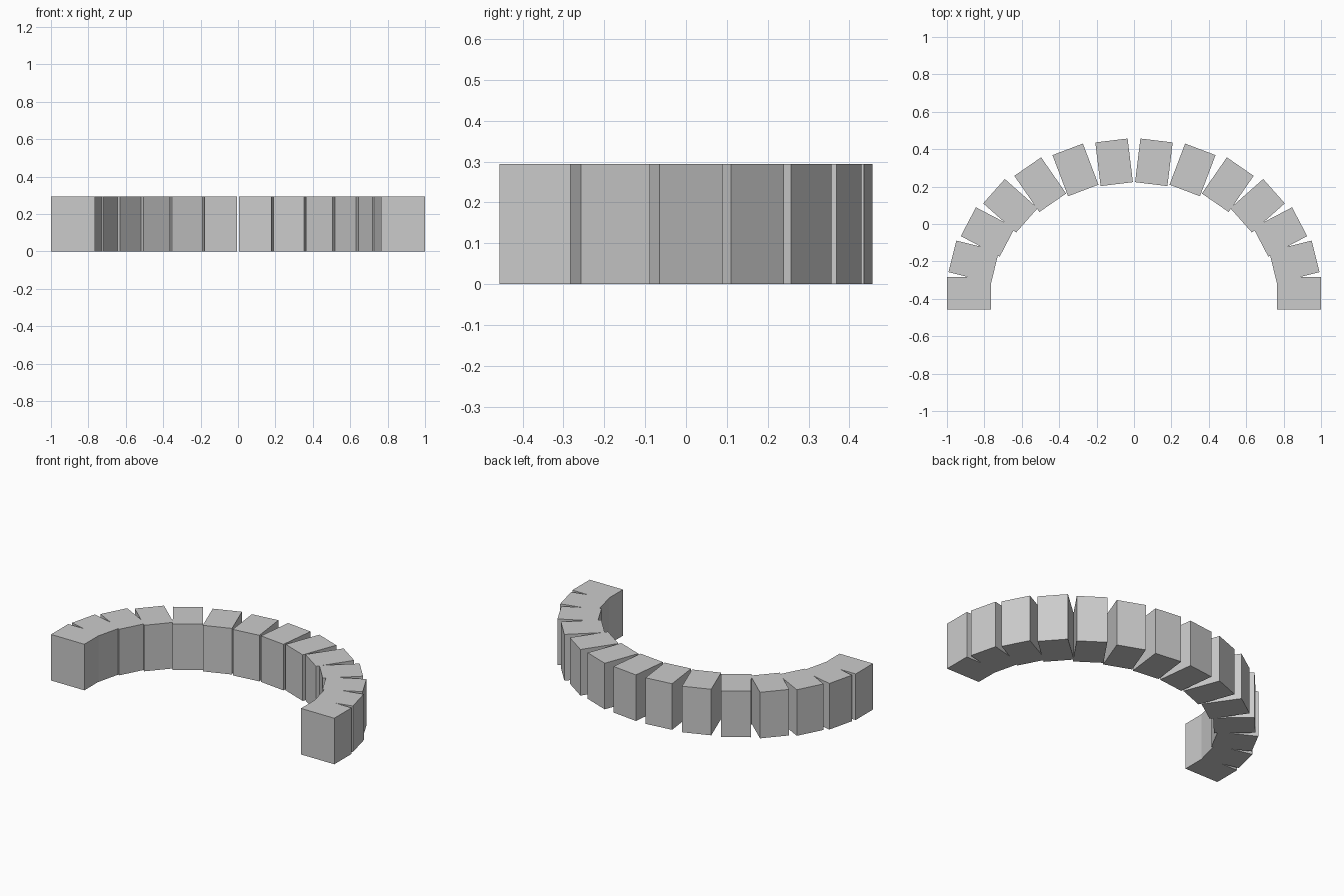
import bpy
import bmesh
from math import sin, cos, pi
from mathutils import Matrix, Vector

default = bpy.data.objects.get("Cube")
if default:
    bpy.data.objects.remove(default, do_unlink=True)

BLOCKS = 14
LENGTH, DEPTH, HEIGHT = 0.174, 0.235, 0.294
RADIUS_X, RADIUS_Y, CENTRE_Y = 0.8825, 0.705, -0.37

# Plain grey stone
stone = bpy.data.materials.new("grey_stone")
stone.use_nodes = True
grey = (0.6, 0.6, 0.6, 1)
stone.diffuse_color = grey
stone.node_tree.nodes["Principled BSDF"].inputs["Base Color"].default_value = grey

# One shared block, resting on the ground
mesh = bpy.data.meshes.new("stone_block")
bm = bmesh.new()
bmesh.ops.create_cube(bm, size=1)
bmesh.ops.scale(bm, verts=bm.verts, vec=(LENGTH, DEPTH, HEIGHT))
bmesh.ops.translate(bm, verts=bm.verts, vec=Vector((0, 0, HEIGHT / 2)))
bm.to_mesh(mesh)
bm.free()
mesh.materials.append(stone)

# Blocks set along half an ellipse, turned in even steps
for i in range(BLOCKS):
    angle = -pi / 2 + pi * i / (BLOCKS - 1)
    block = bpy.data.objects.new(f"stone_block_{i + 1}", mesh)
    place = Vector((RADIUS_X * sin(angle), CENTRE_Y + RADIUS_Y * cos(angle), 0))
    block.matrix_world = Matrix.Translation(place) @ Matrix.Rotation(-angle, 4, "Z")
    bpy.context.collection.objects.link(block)
